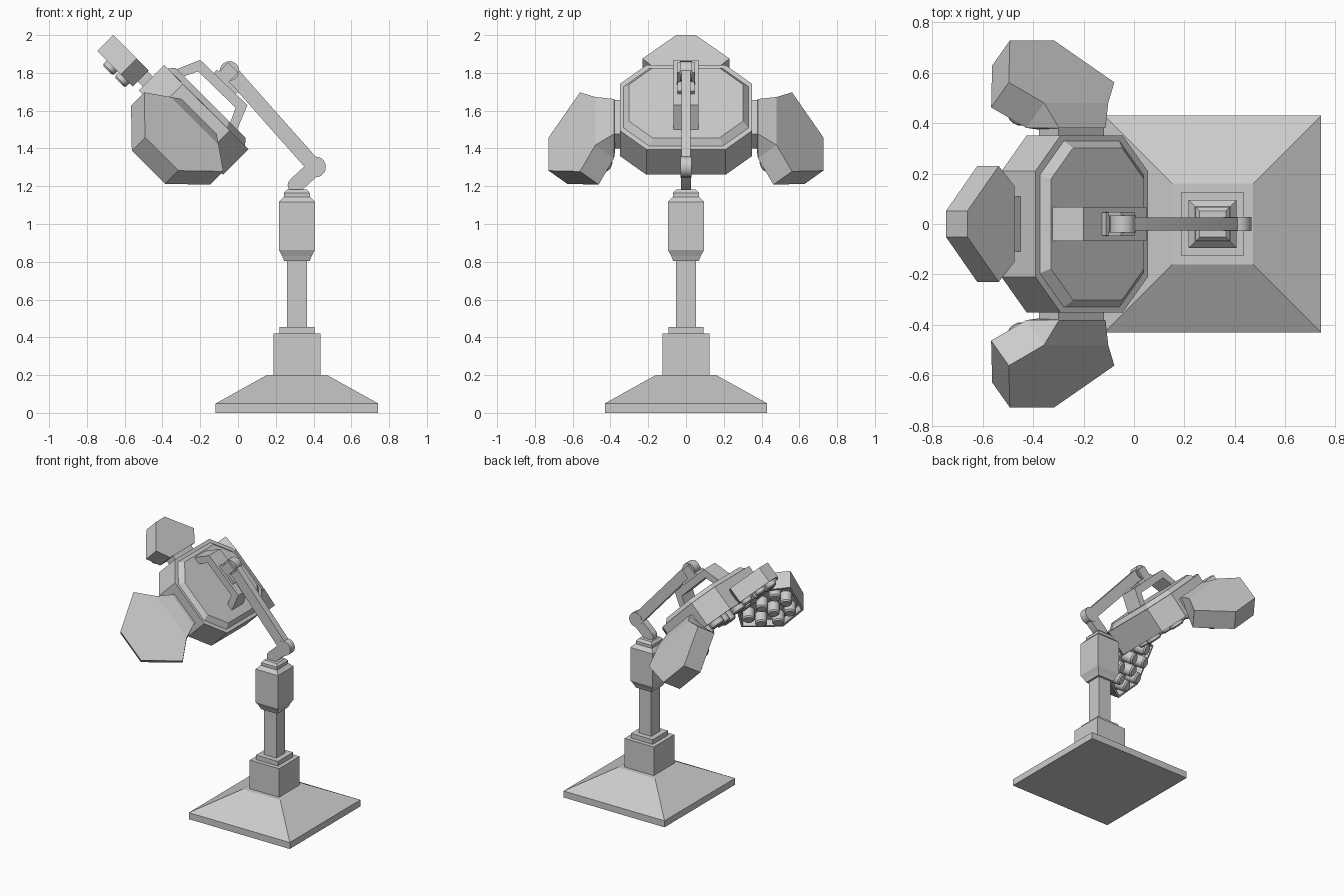
import bpy, bmesh, math
from mathutils import Matrix, Vector

if "Cube" in bpy.data.objects:
    bpy.data.objects.remove(bpy.data.objects["Cube"])

CX = 0.312                       # x of the stand
S = math.sqrt(0.5)


def frame(x, y, z, o):
    """Matrix from three axis vectors and an origin."""
    m = Matrix((x, y, z)).transposed().to_4x4()
    m.translation = Vector(o)
    return m


WORLD = Matrix()
HEAD = frame((S, 0, -S), (0, 1, 0), (S, 0, S), (-0.168, 0, 1.618))
SIDE = frame((1, 0, 0), (0, 0, 1), (0, -1, 0), (0, 0, 0))   # profile in x,z; depth in y


def finish(name, bm, m, smooth=False):
    bmesh.ops.recalc_face_normals(bm, faces=bm.faces)
    me = bpy.data.meshes.new(name)
    bm.transform(m)
    bm.to_mesh(me)
    bm.free()
    ob = bpy.data.objects.new(name, me)
    bpy.context.collection.objects.link(ob)
    if smooth:
        bpy.context.view_layer.objects.active = ob
        ob.select_set(True)
        bpy.ops.object.shade_smooth_by_angle(angle=math.radians(35))
        ob.select_set(False)
    return ob


def loft(name, rings, m=WORLD, recess=None, smooth=False):
    """Skin a stack of (outline, height); recess = (rim, depth) hollows the first cap."""
    bm = bmesh.new()
    vs = [[bm.verts.new((x, y, z)) for x, y in pts] for pts, z in rings]
    first = bm.faces.new(vs[0])
    bm.faces.new(vs[-1])
    n = len(vs[0])
    for a, b in zip(vs, vs[1:]):
        for i in range(n):
            j = (i + 1) % n
            bm.faces.new((a[i], a[j], b[j], b[i]))
    bmesh.ops.recalc_face_normals(bm, faces=bm.faces)
    if recess:
        bmesh.ops.inset_individual(bm, faces=[first], thickness=recess[0])
        bmesh.ops.inset_individual(bm, faces=[first], thickness=0.004, depth=-recess[1])
    return finish(name, bm, m, smooth)


def square(h, cx=0.0):
    return [(cx - h, -h), (cx + h, -h), (cx + h, h), (cx - h, h)]


def octagon(a, b, c):
    return [(a, c - b), (a, b - c), (a - c, b), (c - a, b),
            (-a, b - c), (-a, c - b), (c - a, -b), (a - c, -b)]


def circle(x, y, r, n=16):
    return [(x + r * math.cos(2 * math.pi * i / n), y + r * math.sin(2 * math.pi * i / n))
            for i in range(n)]


def hull(name, pts, m):
    bm = bmesh.new()
    for p in pts:
        bm.verts.new(p)
    bmesh.ops.convex_hull(bm, input=bm.verts)
    bmesh.ops.dissolve_limit(bm, angle_limit=0.01, verts=bm.verts, edges=bm.edges)
    return finish(name, bm, m)


def box(name, lo, hi, m):
    return loft(name, [([(lo[0], lo[1]), (hi[0], lo[1]), (hi[0], hi[1]), (lo[0], hi[1])], z)
                       for z in (lo[2], hi[2])], m)


def beam(name, p, q, rp, rq, hy):
    """Flat bar with rounded ends in the x,z plane."""
    a = math.atan2(q[1] - p[1], q[0] - p[0])
    pts = []
    for c, r, start in ((q, rq, a - math.pi / 2), (p, rp, a + math.pi / 2)):
        for i in range(9):
            t = start + math.pi * i / 8
            pts.append((c[0] + r * math.cos(t), c[1] + r * math.sin(t)))
    return loft(name, [(pts, -hy), (pts, hy)], SIDE, smooth=True)


def bulb(name, x, y, r, z0, z1, m):
    return loft(name, [(circle(x, y, r), z0), (circle(x, y, r), z1 + 0.01),
                       (circle(x, y, r * 0.8), z1)], m, smooth=True)


def lamp(name, m, half, thick, bulbs, r):
    """Six-sided lamp: half = (distance out, half width) pairs; hollow underneath."""
    pts = [(d, w) for d, w in half] + [(d, -w) for d, w in reversed(half)]
    loft(name, [(pts, -thick), (pts, 0)], m, recess=(0.018, 0.05))
    for i, (x, y) in enumerate(bulbs):
        bulb(f"{name}_bulb_{i}", x, y, r, 0.055 - thick, -thick - 0.033, m)


# Stand: base, socket, column, housing, collar
stand = {
    "base": [(0, .43), (.05, .43), (.2, .16)],
    "socket": [(.19, .125), (.42, .125)],
    "socket_cap": [(.42, .093), (.455, .093)],
    "column": [(.45, .053), (.82, .053)],
    "housing": [(.805, .068), (.83, .078), (.862, .095), (1.117, .095), (1.143, .07)],
    "collar": [(1.143, .068), (1.165, .068), (1.182, .052)],
}
for name, prof in stand.items():
    loft(name, [(square(h, CX), z) for z, h in prof])

# Arm
beam("lower_arm", (.305, 1.205), (.408, 1.3), .042, .042, .026)
beam("upper_arm", (.408, 1.3), (-.045, 1.81), .04, .04, .025)
loft("elbow", [(circle(.41, 1.302, .055, 20), y) for y in (-.028, .028)], SIDE, smooth=True)
loft("arm_hub", [(circle(-.045, 1.81, .052, 20), y) for y in (-.033, .033)], SIDE, smooth=True)

# Head body, top plate and its bulbs
body = octagon(.315, .35, .14)
loft("head_body", [(body, -.19), (body, 0)], HEAD, recess=(.03, .05))
loft("head_plate", [(octagon(.29, .33, .135), 0), (octagon(.262, .302, .125), .033)], HEAD)
spots = [(0, 0)] + circle(0, 0, .19, 6)
for i, (x, y) in enumerate(spots):
    bulb(f"head_bulb_{i}", x, y, .055, -.135, -.225, HEAD)

# Handle bracket on the head, profile in (along, normal)
outer = [(-.254, .03), (-.2, .155), (.146, .162), (.2, .03)]
inner = [(.148, .03), (.112, .108), (-.165, .104), (-.2, .03)]
loft("handle_bracket", [(outer + inner, -.067), (outer + inner, .067)],
     HEAD @ SIDE)
box("hub_mount", (-.10, -.046, .15), (.06, .046, .18), HEAD)
for s in (-1, 1):
    y0, y1 = sorted((s * .03, s * .047))
    box(f"hub_lug_{s}", (-.085, y0, .16), (-.01, y1, .25), HEAD)

# Top lamp, level with the head
top = HEAD @ frame((-1, 0, 0), (0, -1, 0), (0, 0, 1), (-.353, 0, -.078))
lamp("top_lamp", top, [(0, .15), (.09, .23), (.265, .052)], .12,
     [(.065, -.135), (.065, 0), (.065, .135), (.155, -.065), (.155, .065)], .04)
box("top_lamp_neck", (-.37, -.11, -.16), (-.30, .11, -.085), HEAD)

# Side lamps, folded down 45 degrees, with wedge necks
for s, side in ((-1, "front"), (1, "back")):
    wing = HEAD @ frame((0, s * S, -S), (-s, 0, 0), (0, s * S, S), (.008, s * .48, -.095))
    lamp(side + "_lamp", wing, [(0, .18), (.115, .296), (.35, .124)], .14,
         [(.08, -.16), (.08, 0), (.08, .16), (.18, -.15), (.18, 0), (.18, .15),
          (.27, -.07), (.27, .07)], .043)
    hull(side + "_lamp_neck", [(.008 + k * w, s * y, n) for k in (-1, 1) for w, y, n in
         ((.18, .48, -.095), (.18, .381, -.194), (.13, .38, -.06), (.13, .375, -.185))], HEAD)
    y0, y1 = sorted((s * .33, s * .385))
    box(side + "_lamp_hinge", (-.12, y0, -.175), (.135, y1, -.065), HEAD)
